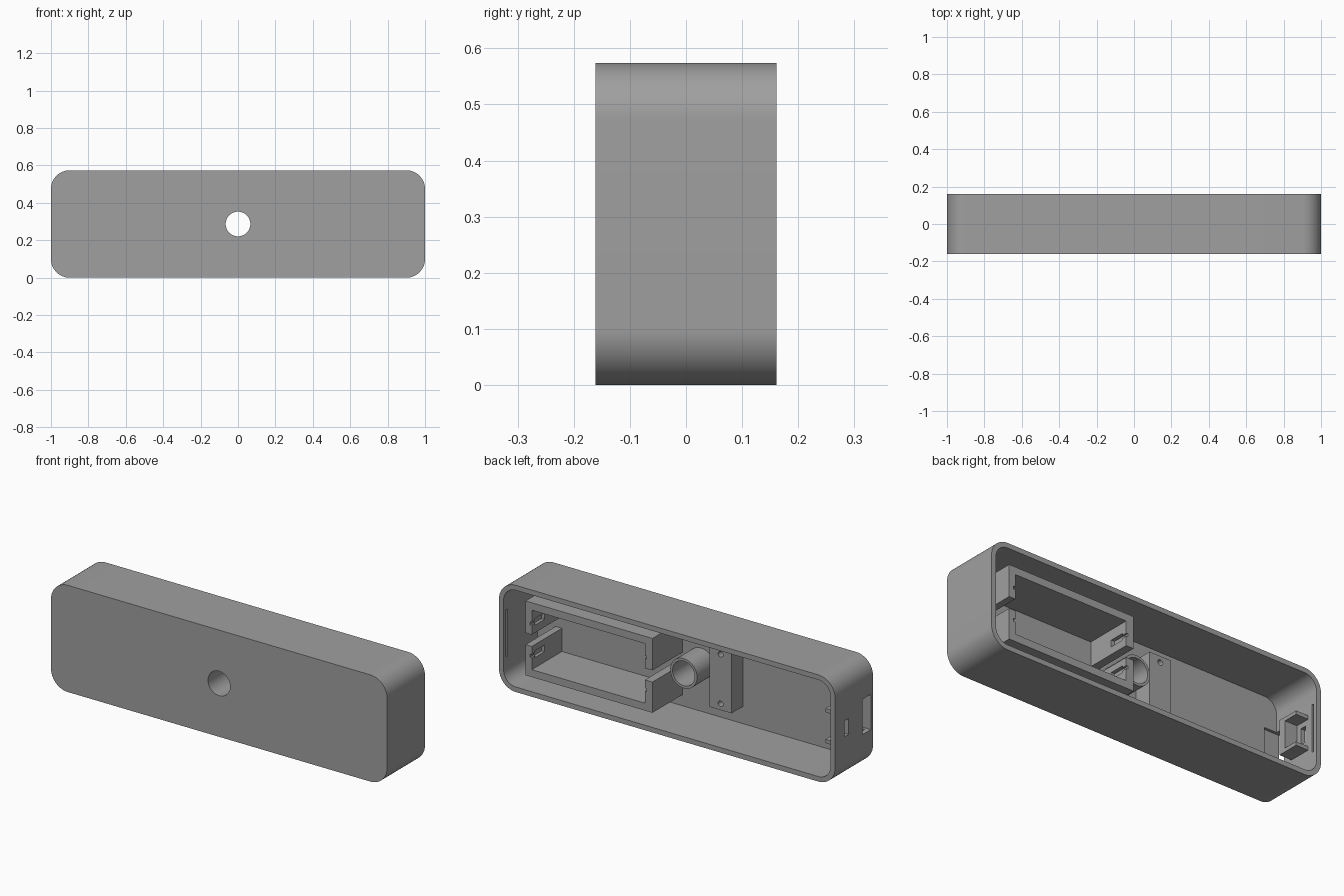
import bpy, bmesh, math
from mathutils import Matrix

if "Cube" in bpy.data.objects:
    bpy.data.objects.remove(bpy.data.objects["Cube"])

grey = bpy.data.materials.new("mid_grey")
grey.diffuse_color = (0.35, 0.35, 0.35, 1)
grey.use_nodes = True
grey.node_tree.nodes["Principled BSDF"].inputs["Base Color"].default_value = grey.diffuse_color

ZC = 0.287          # mid height
FLOOR = -0.128      # inner surface of the front wall
RIM = 0.161


def finish(name, bm):
    bmesh.ops.recalc_face_normals(bm, faces=bm.faces)
    me = bpy.data.meshes.new(name)
    bm.to_mesh(me)
    bm.free()
    ob = bpy.data.objects.new(name, me)
    bpy.context.collection.objects.link(ob)
    me.materials.append(grey)
    return ob


def box(name, x, y, z):
    bm = bmesh.new()
    bmesh.ops.create_cube(bm, size=1)
    for v in bm.verts:
        for i, (a, b) in enumerate((x, y, z)):
            v.co[i] = a if v.co[i] < 0 else b
    return finish(name, bm)


def cylinder(name, r, x, z, y0, y1, n=48):
    bm = bmesh.new()
    bmesh.ops.create_cone(bm, cap_ends=True, segments=n, radius1=r, radius2=r, depth=y1 - y0)
    bm.transform(Matrix.Translation((x, (y0 + y1) / 2, z)) @ Matrix.Rotation(math.pi / 2, 4, 'X'))
    return finish(name, bm)


def rounded_block(name, hx, z0, z1, r, y0, y1, n=16):
    bm = bmesh.new()
    ring = []
    for k, (sx, cz) in enumerate(((1, z1 - r), (-1, z1 - r), (-1, z0 + r), (1, z0 + r))):
        for i in range(n + 1):
            a = math.pi / 2 * (k + i / n)
            ring.append(bm.verts.new((sx * (hx - r) + r * math.cos(a), y0, cz + r * math.sin(a))))
    face = bm.faces.new(ring)
    ext = bmesh.ops.extrude_face_region(bm, geom=[face])["geom"]
    for v in ext:
        if isinstance(v, bmesh.types.BMVert):
            v.co.y = y1
    return finish(name, bm)


def apply_bool(ob, others, op):
    for o in others:
        m = ob.modifiers.new("bool", 'BOOLEAN')
        m.operation, m.object, m.solver = op, o, 'EXACT'
        bpy.context.view_layer.objects.active = ob
        bpy.ops.object.modifier_apply(modifier=m.name)
        bpy.data.objects.remove(o)


def smooth(ob):
    bpy.ops.object.select_all(action='DESELECT')
    ob.select_set(True)
    bpy.context.view_layer.objects.active = ob
    bpy.ops.object.shade_smooth_by_angle(angle=math.radians(30))


# Housing: rounded tray, open at the back
housing = rounded_block("housing", 1.0, 0, 0.574, 0.1, -RIM, RIM)
cuts = [
    rounded_block("cavity", 0.973, 0.027, 0.547, 0.073, FLOOR, 0.3),
    cylinder("front_hole", 0.066, 0, ZC, -0.3, 0.3),
    box("port_slot", (-1.1, -0.9), (0.047, 0.08), (0.237, 0.322)),
    box("switch_window", (-1.1, -0.9), (-0.143, -0.074), (0.19, 0.38)),
]
# Snap grooves for a lid on both end walls
for s in (-1, 1):
    cuts.append(box("lid_groove", sorted((s * 0.9, s * 0.985)), (0.128, 0.14), (0.16, 0.415)))
apply_bool(housing, cuts, 'DIFFERENCE')
smooth(housing)

# Central tube around the front hole
tube = cylinder("centre_tube", 0.08, 0, ZC, FLOOR - 0.005, 0.02)
apply_bool(tube, [cylinder("bore", 0.066, 0, ZC, -0.3, 0.3)], 'DIFFERENCE')
smooth(tube)

# Mounting block with two screw holes
block = box("mounting_block", (-0.25, -0.12), (FLOOR - 0.005, -0.03), (0.12, 0.454))
apply_bool(block, [cylinder("screw_hole", 0.015, -0.185, ZC + s * 0.133, -0.11, 0.1, 20)
                   for s in (-1, 1)], 'DIFFERENCE')
smooth(block)

# Battery holder: four walls, end walls split by a gap, contact notches in the ends
holder = box("battery_holder", (0.11, 0.865), (FLOOR - 0.005, 0.128), (0.087, 0.487))
cuts = [
    box("holder_cavity", (0.155, 0.828), (FLOOR - 0.1, 0.3), (0.127, 0.447)),
    box("end_gap", (0.0, 1.0), (FLOOR, 0.3), (0.252, 0.315)),
]
for z in (0.2, 0.374):
    cuts.append(box("contact_notch", (0.135, 0.845), (0.02, 0.1), (z - 0.018, z + 0.018)))
    cuts.append(box("contact_entry", (0.145, 0.838), (0.09, 0.3), (z - 0.008, z + 0.008)))
apply_bool(holder, cuts, 'DIFFERENCE')

# Port cradle on the end wall
for i, z in enumerate((0.194, 0.36)):
    box(f"port_cradle_plate_{i + 1}", (-0.98, -0.9), (-0.02, 0.1), (z - 0.01, z + 0.01))
box("port_cradle_back", (-0.98, -0.9), (-0.02, 0.02), (0.184, 0.37))
